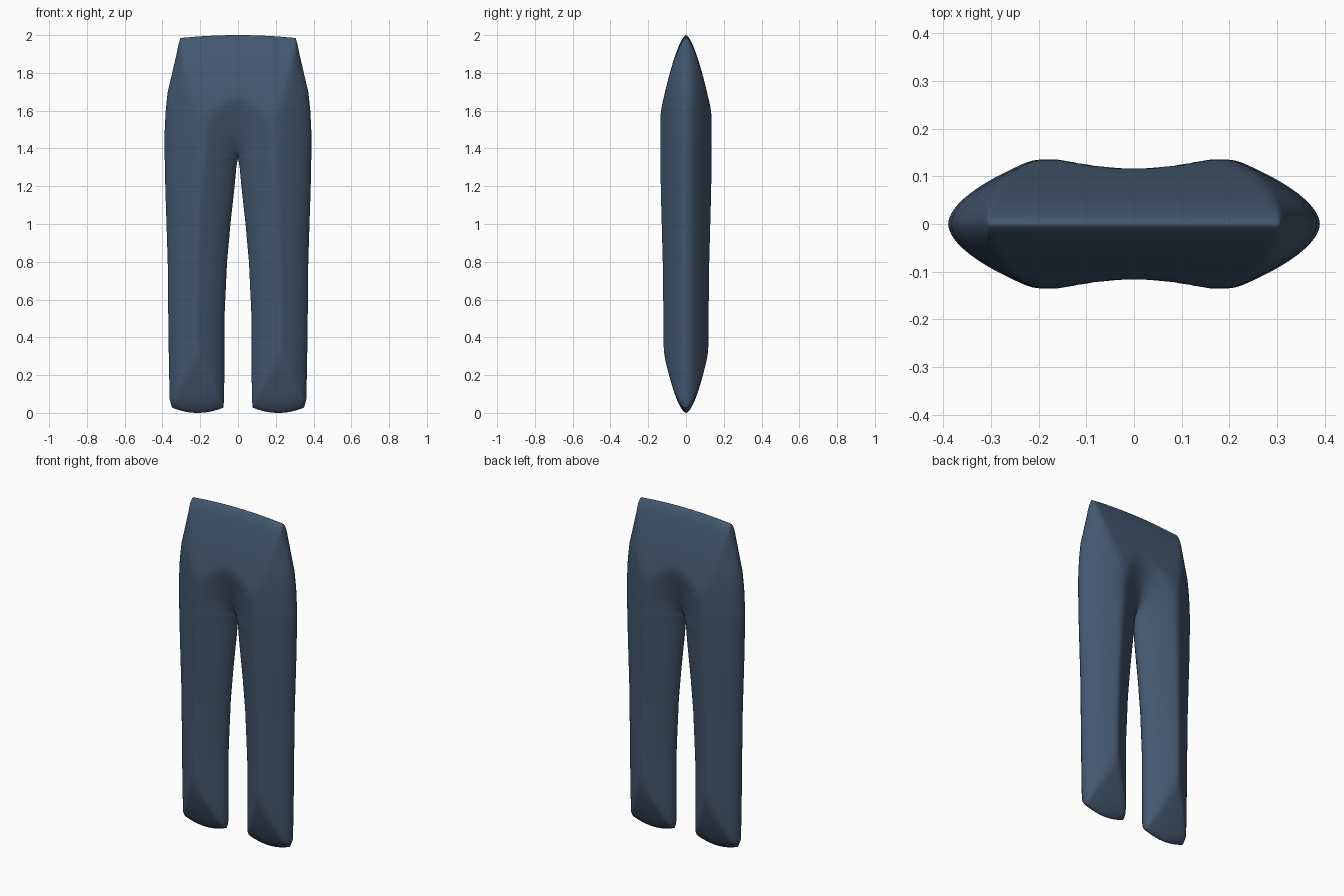
import bpy, bmesh, math

if "Cube" in bpy.data.objects:
    bpy.data.objects.remove(bpy.data.objects["Cube"], do_unlink=True)

CROTCH, DEPTH, REACH, COLS = 1.35, 0.14, 0.19, 36
# Half outlines as (height, x)
OUTER = [(0, .35), (.05, .362), (.4, .368), (.8, .372), (1.2, .385), (1.45, .39),
         (1.6, .383), (1.7, .372), (1.8, .35), (1.9, .328), (1.97, .314), (2, .305)]
INNER = [(0, .078), (.05, .073), (.5, .072), (.8, .058), (1, .04), (1.2, .018), (1.3, .009), (CROTCH, 0), (2, 0)]


def outline(points, z):
    for (z0, x0), (z1, x1) in zip(points, points[1:]):
        if z <= z1:
            return x0 + (x1 - x0) * (z - z0) / (z1 - z0)
    return points[-1][1]


def puff(distance, reach, power):
    return DEPTH * min(1, max(0, distance) / reach) ** power


def soft_min(a, b, k=0.012):
    h = max(0, k - abs(a - b)) / k
    return max(0, min(a, b) - h * h * k / 4 * min(1, min(a, b) / k))


def spaced(start, end, n):
    return [start + (end - start) * (1 - math.cos(math.pi * i / n)) / 2 for i in range(n + 1)]


def surface_point(u, z):
    inner, outer = outline(INNER, z), outline(OUTER, z)
    x = inner + (outer - inner) * u
    rise = max(0, z - CROTCH) * 0.46
    side = puff(outer - x, REACH, 0.55)
    inside = puff(math.hypot(x - inner, rise), REACH, 0.55)
    ends = min(puff(2 - z, 0.43, 0.65), puff(z, 0.42, 0.6))
    y = soft_min(soft_min(side, inside), ends)
    # Curved hem and slightly crowned waist
    z += 0.028 * (2 * u - 1) ** 2 * max(0, 1 - z / 0.3)
    z -= 0.015 * (x / 0.3) ** 2 * max(0, (z - 1.7) / 0.3)
    return x, -y, z


# One front quarter, mirrored to the other leg and to the back
bm = bmesh.new()
heights = spaced(0, CROTCH, 50) + spaced(CROTCH, 2, 36)[1:]
grid = [[bm.verts.new(surface_point(u, z)) for u in spaced(0, 1, COLS)] for z in heights]
for low, high in zip(grid, grid[1:]):
    for i in range(COLS):
        bm.faces.new((low[i], low[i + 1], high[i + 1], high[i]))
mesh = bpy.data.meshes.new("trousers")
bm.to_mesh(mesh)
bm.free()
trousers = bpy.data.objects.new("trousers", mesh)
bpy.context.collection.objects.link(trousers)
mirror = trousers.modifiers.new("mirror", "MIRROR")
mirror.use_axis = (True, True, False)
mirror.merge_threshold = 0.0005

# Denim colour
denim = bpy.data.materials.new("denim blue")
denim.use_nodes = True
colour = (0.056, 0.095, 0.155, 1)
denim.diffuse_color = colour
denim.node_tree.nodes["Principled BSDF"].inputs["Base Color"].default_value = colour
mesh.materials.append(denim)

bpy.context.view_layer.objects.active = trousers
trousers.select_set(True)
bpy.ops.object.modifier_apply(modifier="mirror")
bpy.ops.object.shade_smooth_by_angle(angle=math.radians(50))
